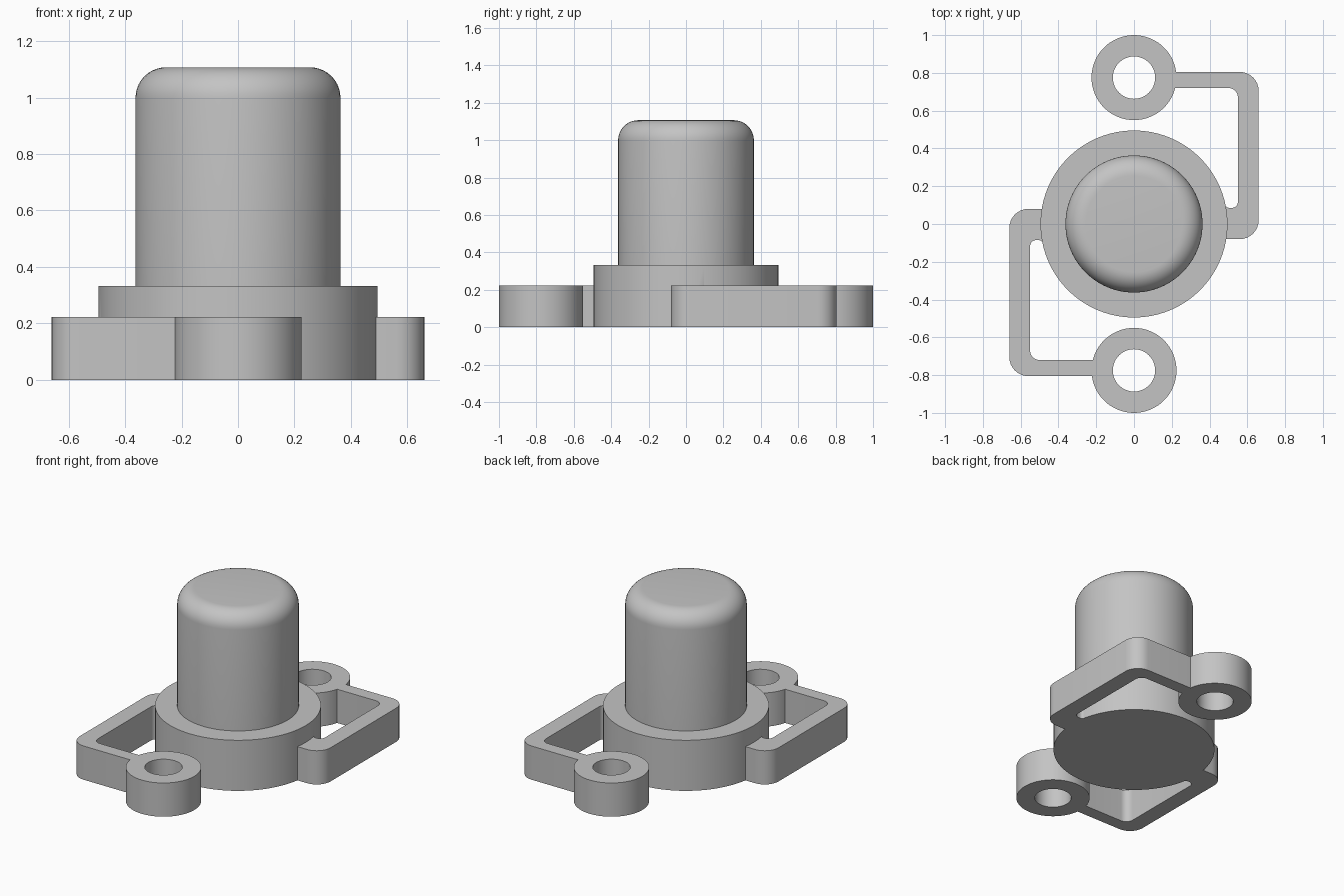
import bpy, bmesh, math
from mathutils import Vector, Matrix

if "Cube" in bpy.data.objects:
    bpy.data.objects.remove(bpy.data.objects["Cube"])

grey = bpy.data.materials.new("plain_grey")
grey.use_nodes = True
colour = (0.55, 0.55, 0.55, 1)
grey.diffuse_color = colour
grey.node_tree.nodes["Principled BSDF"].inputs["Base Color"].default_value = colour

ARM_H = 0.222      # height of arms and screw eyes
COLLAR_H = 0.333
EYE_Y = 0.775


def finish(name, bm):
    bmesh.ops.recalc_face_normals(bm, faces=bm.faces)
    mesh = bpy.data.meshes.new(name)
    bm.to_mesh(mesh)
    bm.free()
    mesh.materials.append(grey)
    obj = bpy.data.objects.new(name, mesh)
    bpy.context.collection.objects.link(obj)
    return obj


def lathe(name, profile, steps=96, closed=False, centre=(0, 0, 0)):
    """Spin an (r, z) profile around the vertical axis."""
    bm = bmesh.new()
    verts = [bm.verts.new((r, 0, z)) for r, z in profile]
    edges = [bm.edges.new(p) for p in zip(verts, verts[1:])]
    if closed:
        edges.append(bm.edges.new((verts[-1], verts[0])))
    bmesh.ops.spin(bm, geom=verts + edges, cent=(0, 0, 0), axis=(0, 0, 1),
                   angle=math.tau, steps=steps, use_duplicate=False)
    bmesh.ops.remove_doubles(bm, verts=bm.verts, dist=1e-5)
    bmesh.ops.translate(bm, verts=bm.verts, vec=centre)
    return finish(name, bm)


def rounded(corners, steps=8):
    """Fillet a closed outline given as (x, y, radius)."""
    out = []
    for i, (x, y, r) in enumerate(corners):
        p = Vector((x, y))
        if not r:
            out.append(p)
            continue
        a = (Vector(corners[i - 1][:2]) - p).normalized()
        b = (Vector(corners[(i + 1) % len(corners)][:2]) - p).normalized()
        half = a.angle(b) / 2
        centre = p + (a + b).normalized() * r / math.sin(half)
        start = p + a * r / math.tan(half) - centre
        end = p + b * r / math.tan(half) - centre
        sweep = start.angle_signed(end)   # clockwise positive
        for k in range(steps + 1):
            t = -sweep * k / steps
            out.append(centre + Matrix.Rotation(t, 2) @ start)
    return out


def extrude(name, outline, height, turn):
    bm = bmesh.new()
    face = bm.faces.new([bm.verts.new((p.x, p.y, 0)) for p in outline])
    top = bmesh.ops.extrude_face_region(bm, geom=[face])["geom"]
    bmesh.ops.translate(bm, vec=(0, 0, height),
                        verts=[v for v in top if isinstance(v, bmesh.types.BMVert)])
    bmesh.ops.rotate(bm, verts=bm.verts, matrix=Matrix.Rotation(turn, 3, "Z"))
    return finish(name, bm)


def activate(obj):
    bpy.ops.object.select_all(action="DESELECT")
    obj.select_set(True)
    bpy.context.view_layer.objects.active = obj


def weld(base, part):
    """Union a part into the base and drop the spare object."""
    activate(base)
    mod = base.modifiers.new("weld", "BOOLEAN")
    mod.operation = "UNION"
    mod.solver = "EXACT"
    mod.object = part
    bpy.ops.object.modifier_apply(modifier=mod.name)
    bpy.data.objects.remove(part)


# Round collar
base = lathe("mounting_base", [(0, 0), (0.495, 0), (0.495, COLLAR_H), (0, COLLAR_H)])

# Bent arm outline, from the screw eye round to the collar
arm = rounded([
    (0.17, 0.72, 0), (0.55, 0.72, 0.05), (0.55, 0.085, 0.033),
    (0.487, 0.085, 0.025), (0.468, 0.16, 0), (0.40, 0.16, 0),
    (0.40, -0.08, 0), (0.66, -0.08, 0.1), (0.66, 0.805, 0.1), (0.17, 0.805, 0)])

# Two opposite arms, each ending in a screw eye
for side, turn in ((1, 0), (-1, math.pi)):
    bracket = extrude("arm", arm, ARM_H, turn)
    eye = lathe("screw_eye", [(0.112, 0), (0.225, 0), (0.225, ARM_H), (0.112, ARM_H)],
                steps=64, closed=True, centre=(0, side * EYE_Y, 0))
    weld(bracket, eye)
    weld(base, bracket)

# Tall cap with a rounded shoulder
R, H, F = 0.363, 1.107, 0.108
shoulder = [(R - F + F * math.cos(t), H - F + F * math.sin(t))
            for t in (math.pi / 2 * k / 10 for k in range(11))]
cap = lathe("rounded_cap", [(R, COLLAR_H)] + shoulder + [(0, H)])

for obj in (base, cap):
    activate(obj)
    bpy.ops.object.shade_smooth_by_angle(angle=math.radians(30))
